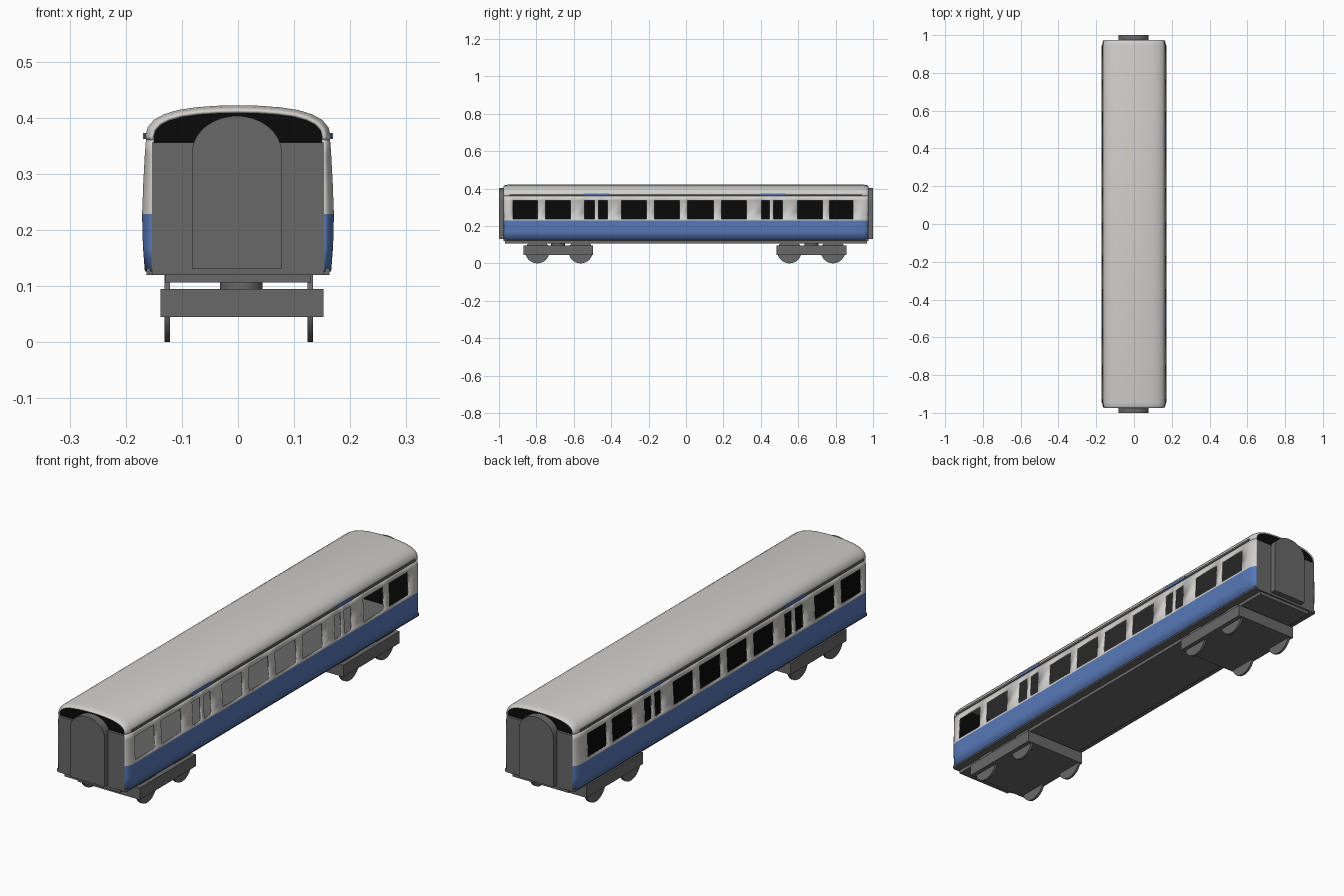
import bpy, bmesh, math

if "Cube" in bpy.data.objects:
    bpy.data.objects.remove(bpy.data.objects["Cube"])


def mat(name, r, g, b):
    m = bpy.data.materials.new(name)
    m.diffuse_color = (r, g, b, 1)
    m.use_nodes = True
    m.node_tree.nodes["Principled BSDF"].inputs["Base Color"].default_value = m.diffuse_color
    return m


LIGHT = mat("light_grey", 0.64, 0.63, 0.61)
BLUE = mat("blue", 0.095, 0.19, 0.48)
DARK = mat("dark_grey", 0.14, 0.14, 0.14)
BLACK = mat("black", 0.003, 0.003, 0.003)


def finish(name, bm, mats, smooth=False):
    me = bpy.data.meshes.new(name)
    bm.to_mesh(me)
    bm.free()
    ob = bpy.data.objects.new(name, me)
    bpy.context.collection.objects.link(ob)
    for m in mats:
        me.materials.append(m)
    if smooth:
        bpy.ops.object.select_all(action='DESELECT')
        ob.select_set(True)
        bpy.context.view_layer.objects.active = ob
        bpy.ops.object.shade_smooth_by_angle(angle=math.radians(35))
    return ob


def box(name, x0, x1, y0, y1, z0, z1, m):
    bm = bmesh.new()
    bmesh.ops.create_cube(bm, size=1)
    for v in bm.verts:
        v.co = (x0 + (v.co.x + .5) * (x1 - x0), y0 + (v.co.y + .5) * (y1 - y0),
                z0 + (v.co.z + .5) * (z1 - z0))
    return finish(name, bm, [m])


def prism(name, pts, y0, y1, m):
    """Extrude an xz outline along y."""
    bm = bmesh.new()
    f = bm.faces.new([bm.verts.new((x, y0, z)) for x, z in pts])
    ext = bmesh.ops.extrude_face_region(bm, geom=[f])
    for v in ext["geom"]:
        if isinstance(v, bmesh.types.BMVert):
            v.co.y = y1
    bmesh.ops.recalc_face_normals(bm, faces=bm.faces)
    return finish(name, bm, [m], True)


def cylinder(name, loc, r, depth, axis, m):
    bm = bmesh.new()
    bmesh.ops.create_cone(bm, cap_ends=True, segments=32, radius1=r, radius2=r, depth=depth)
    for v in bm.verts:
        x, y, z = v.co
        if axis == 'X':
            x, y, z = z, x, y
        v.co = (x + loc[0], y + loc[1], z + loc[2])
    return finish(name, bm, [m], True)


def shell(ob, offset):
    mod = ob.modifiers.new("thickness", 'SOLIDIFY')
    mod.thickness = 0.006
    mod.offset = -1
    mod.material_offset = offset


# Window openings along the side; the narrow pairs are doors
WINDOWS = [(-.926, -.793), (-.75, -.617), (-.542, -.489), (-.467, -.419), (-.344, -.211),
           (-.168, -.035), (.008, .147), (.19, .323), (.403, .446), (.467, .515),
           (.595, .729), (.766, .894)]
ENDS = [(.945, 0), (.962, .3), (.970, .6), (.975, 1)]   # y, amount of corner rounding
SIDE = [(.166, .126), (.1695, .17), (.171, .228), (.1705, .238), (.169, .28), (.166, .336), (.164, .362)]

# Curved side walls with open windows
for s, side in ((1, "right"), (-1, "left")):
    ys = [(-y, t) for y, t in reversed(ENDS)] + [(y, 0) for w in WINDOWS for y in w] + ENDS
    bm = bmesh.new()
    grid = [[bm.verts.new((s * (x + (.153 - x) * t), y, z)) for x, z in SIDE] for y, t in ys]
    for i in range(len(ys) - 1):
        for j in range(len(SIDE) - 1):
            if (ys[i][0], ys[i + 1][0]) in WINDOWS and .237 < SIDE[j][1] < .33:
                continue
            q = [grid[i][j], grid[i + 1][j], grid[i + 1][j + 1], grid[i][j + 1]]
            f = bm.faces.new(q if s > 0 else q[::-1])
            f.material_index = 1 if SIDE[j][1] < .2 else 0
    shell(finish(side + "_side_wall", bm, [LIGHT, BLUE, BLACK, BLACK], True), 2)

# Dark glazing behind the far side openings
box("left_glazing", -.161, -.157, -.945, .945, .232, .342, BLACK)

# Roof lofted along the coach with rounded ends
half = [(.164, .360), (.165, .368), (.161, .383), (.150, .396), (.132, .406),
        (.108, .4135), (.075, .4185), (.038, .4212), (0, .422)]
arch = half + [(-x, z) for x, z in half[-2::-1]]


def roof_section(t):
    return [(x * (1 - .067 * t), .36 + (z - .36) * (1 - .15 * t)) for x, z in arch]


bm = bmesh.new()
rows = []
for y, t in [(-y, t) for y, t in reversed(ENDS)] + ENDS:
    rows.append([bm.verts.new((x, y, z)) for x, z in roof_section(t)])
for a, b in zip(rows, rows[1:]):
    for j in range(len(arch) - 1):
        bm.faces.new([a[j], b[j], b[j + 1], a[j + 1]])
shell(finish("roof", bm, [LIGHT, DARK], True), 1)

# Gutters with blue plates above the doors
for s, side in ((1, "right"), (-1, "left")):
    a, b = sorted((s * .160, s * .1675))
    box(side + "_gutter", a, b, -.945, .94, .362, .371, DARK)
    a, b = sorted((s * .160, s * .1690))
    for n, (y0, y1) in enumerate([(-.548, -.413), (.398, .528)]):
        box(f"{side}_door_plate_{n + 1}", a, b, y0, y1, .362, .373, BLUE)

# Floor and underframe
box("floor", -.163, .163, -.972, .972, .12, .132, DARK)
box("underframe", -.13, .13, -.968, .968, .106, .12, DARK)

# End walls, black upper ends and arched gangways
gangway = [(-.08, .13), (.08, .13)] + [
    (.08 * math.cos(math.pi * k / 24), .337 + .066 * math.sin(math.pi * k / 24)) for k in range(25)]
gangway = [(x - .002, z) for x, z in gangway]
for s, end in ((-1, "front"), (1, "back")):
    prism(end + "_inner_end", [(-.151, .132), (.151, .132)] + roof_section(1), s * .955, s * .965, BLACK)
    box(end + "_end_wall", -.153, .153, *sorted((s * .965, s * .975)), .12, .356, DARK)
    prism(end + "_gangway", gangway, s * .966, s * 1.0, DARK)

# Bogies with pivots and wheels
for end, y0, y1, axles in (("front", -.87, -.498, (-.795, -.563)), ("back", .484, .858, (.553, .786))):
    mid = (y0 + y1) / 2
    box(end + "_bogie_frame", -.138, .152, y0, y1, .045, .095, DARK)
    cylinder(end + "_bogie_pivot", (.006, mid, .1), .038, .02, 'Z', DARK)
    for i, y in enumerate(axles):
        for x, side in ((-.126, "left"), (.129, "right")):
            cylinder(f"{end}_{side}_wheel_{i + 1}", (x, y, .065), .065, .01, 'X', DARK)
